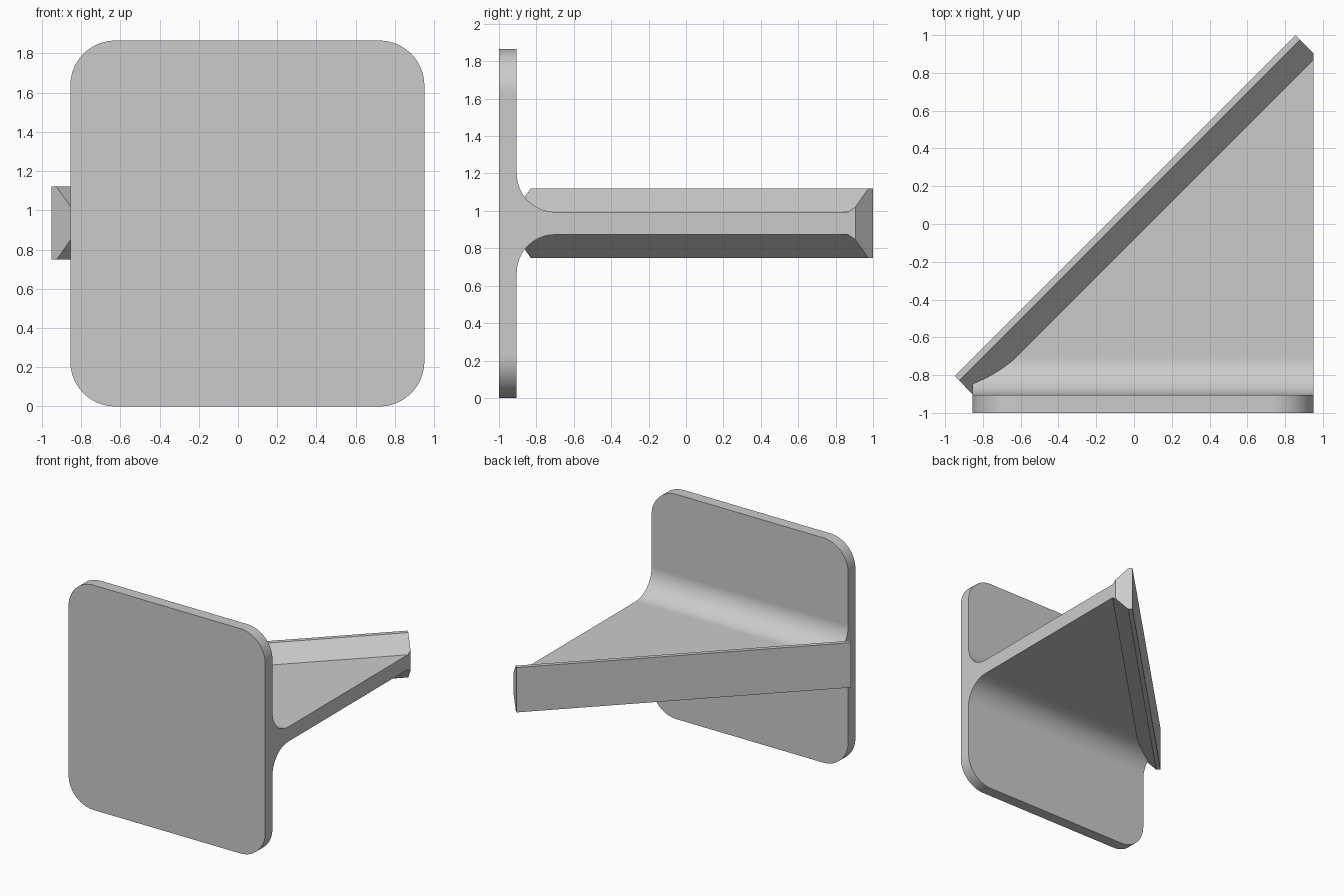
import bpy, bmesh
from math import cos, sin, pi, radians, sqrt
from mathutils import Vector

cube = bpy.data.objects.get("Cube")
if cube:
    bpy.data.objects.remove(cube, do_unlink=True)

LEFT, RIGHT = 0.95, -0.855        # side limits of the plate
FRONT, BACK = -1.0, -0.905        # plate faces
HEIGHT = 1.865
MID = 0.934                       # height of the web's middle plane
HALF_WEB, HALF_BRACE = 0.061, 0.186
FILLET, CORNER = 0.205, 0.23

grey = bpy.data.materials.new("light_grey")
grey.use_nodes = True
grey.diffuse_color = (0.6, 0.6, 0.6, 1)
grey.node_tree.nodes["Principled BSDF"].inputs["Base Color"].default_value = (0.6, 0.6, 0.6, 1)


def arc(cx, cy, r, start, end, steps=20):
    """Points of a circular arc, angles in units of pi."""
    angles = [pi * (start + (end - start) * i / steps) for i in range(steps + 1)]
    return [(cx + r * cos(a), cy + r * sin(a)) for a in angles]


def prism(name, outline, sweep, cuts=()):
    """Sweep a flat outline, then trim it; each cut is a point and the normal of the removed side."""
    bm = bmesh.new()
    face = bm.faces.new([bm.verts.new(p) for p in outline])
    ext = bmesh.ops.extrude_face_region(bm, geom=[face])
    moved = [v for v in ext["geom"] if isinstance(v, bmesh.types.BMVert)]
    bmesh.ops.translate(bm, verts=moved, vec=sweep)
    for point, normal in cuts:
        geom = bm.verts[:] + bm.edges[:] + bm.faces[:]
        res = bmesh.ops.bisect_plane(bm, geom=geom, plane_co=point, plane_no=normal, clear_outer=True)
        rim = [e for e in res["geom_cut"] if isinstance(e, bmesh.types.BMEdge)]
        bmesh.ops.contextual_create(bm, geom=rim)
    bmesh.ops.recalc_face_normals(bm, faces=bm.faces)
    mesh = bpy.data.meshes.new(name)
    bm.to_mesh(mesh)
    bm.free()
    mesh.materials.append(grey)
    obj = bpy.data.objects.new(name, mesh)
    bpy.context.collection.objects.link(obj)
    return obj


# Upright plate with rounded corners
x0, x1, z0, z1 = RIGHT + CORNER, LEFT - CORNER, CORNER, HEIGHT - CORNER
corners = [(x1, z1, 0), (x0, z1, 0.5), (x0, z0, 1), (x1, z0, 1.5)]
outline = [p for x, z, a in corners for p in arc(x, z, CORNER, a, a + 0.5)]
plate = prism("angle_bracket", [(x, FRONT, z) for x, z in outline], Vector((0, BACK - FRONT, 0)))

# Triangular web that flares into the plate with a fillet above and below
upper = [(BACK - 0.04, HALF_WEB + FILLET)]
upper += arc(BACK + FILLET, HALF_WEB + FILLET, FILLET, 1, 1.5)
upper.append((1.1, HALF_WEB))
section = upper + [(y, -h) for y, h in reversed(upper)]
web = prism("web", [(RIGHT, y, MID + h) for y, h in section], Vector((LEFT - RIGHT, 0, 0)),
            [((0, 0.05, 0), (-1, 1, 0)), ((LEFT, 0.905, 0), (1, 1, 0))])

# Diagonal brace with a chamfered section
inward = Vector((1, -1, 0)) / sqrt(2)
start = Vector((-0.95, -0.805, MID))
half = [(0, HALF_BRACE), (0.035, HALF_BRACE), (0.19, HALF_BRACE - 0.155)]
section = half + [(d, -h) for d, h in reversed(half)]
brace = prism("brace", [start + inward * d + Vector((0, 0, h)) for d, h in section],
              Vector((1.805, 1.805, 0)), [((LEFT, 0, 0), (1, 0, 0))])

# Join the parts into one solid
for part in (web, brace):
    join = plate.modifiers.new("join_" + part.name, "BOOLEAN")
    join.operation = "UNION"
    join.solver = "EXACT"
    join.object = part
bpy.context.view_layer.update()
solid = bpy.data.meshes.new_from_object(plate.evaluated_get(bpy.context.evaluated_depsgraph_get()))
plate.modifiers.clear()
plate.data = solid
for part in (web, brace):
    bpy.data.objects.remove(part, do_unlink=True)

# Smooth the rounds and keep the flats flat
bpy.ops.object.select_all(action="DESELECT")
plate.select_set(True)
bpy.context.view_layer.objects.active = plate
bpy.ops.object.shade_smooth_by_angle(angle=radians(25))
weighted = plate.modifiers.new("flat_faces", "WEIGHTED_NORMAL")
weighted.keep_sharp = True
